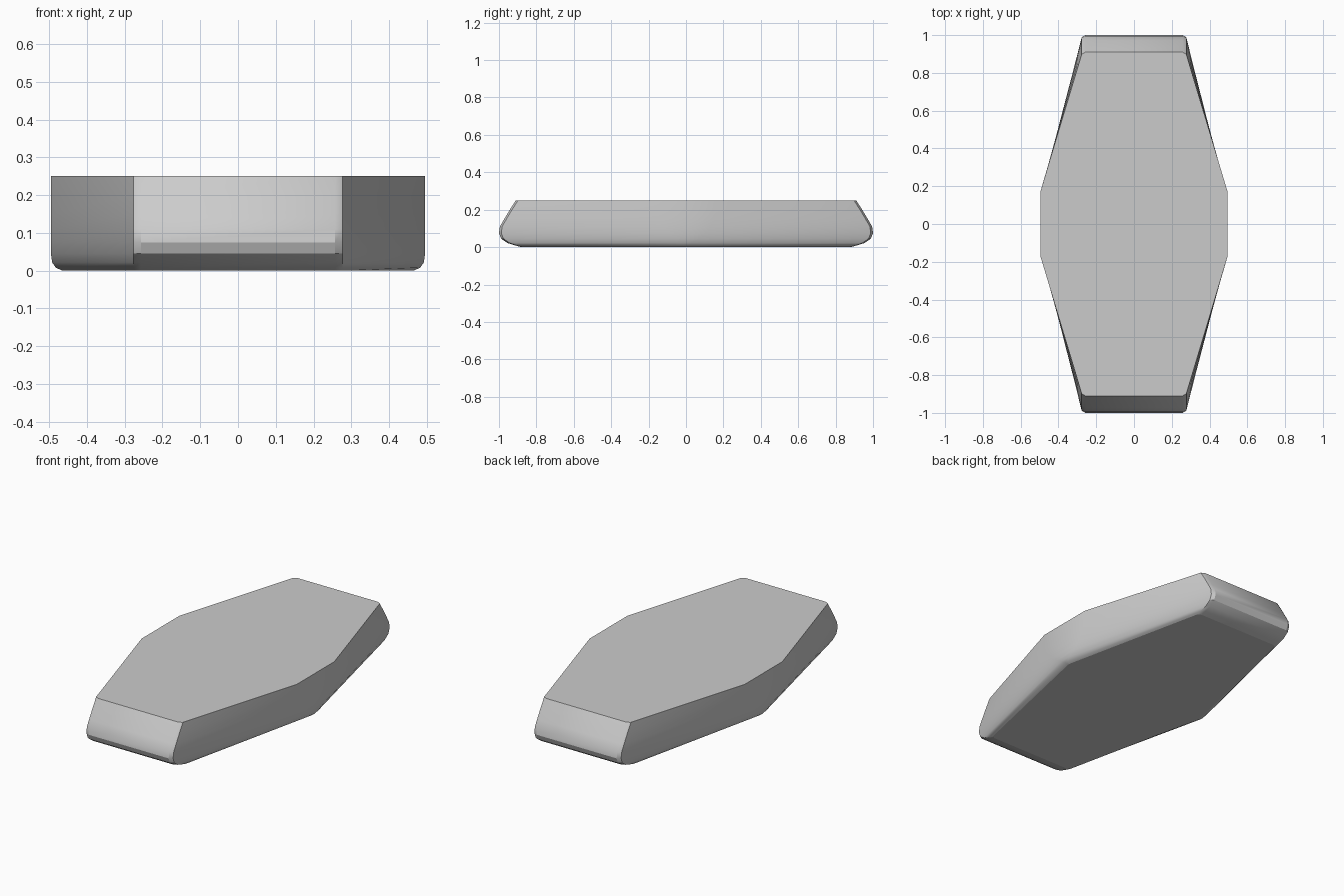
import bpy
import bmesh
import math

cube = bpy.data.objects.get("Cube")
if cube:
    bpy.data.objects.remove(cube, do_unlink=True)

# Plain grey surface
grey = bpy.data.materials.new("light_grey")
grey.use_nodes = True
color = (0.6, 0.6, 0.6, 1)
grey.diffuse_color = color
grey.node_tree.nodes["Principled BSDF"].inputs["Base Color"].default_value = color

# Layers from bottom to top: height, end reach, half length of side flat, half width
LAYERS = [
    (0.0, 0.88, 0.004, 0.465),
    (0.008, 0.91, 0.01, 0.482),
    (0.022, 0.955, 0.03, 0.492),
    (0.045, 0.988, 0.07, 0.495),
    (0.075, 1.0, 0.105, 0.495),
    (0.11, 0.995, 0.13, 0.495),
    (0.15, 0.972, 0.15, 0.495),
    (0.2, 0.942, 0.164, 0.495),
    (0.25, 0.91, 0.172, 0.495),
]
END_HALF = 0.277


def outline(reach, flat, width):
    """Long octagon with small clipped end corners, counter-clockwise."""
    quarter = [(width, flat), (END_HALF, reach - 0.012), (END_HALF - 0.02, reach)]
    half = quarter + [(-x, y) for x, y in reversed(quarter)]
    return half + [(-x, -y) for x, y in half]


# Slab body lofted through the layers
bm = bmesh.new()
rings = [[bm.verts.new((x, y, z)) for x, y in outline(reach, flat, width)]
         for z, reach, flat, width in LAYERS]
for low, high in zip(rings, rings[1:]):
    for i in range(len(low)):
        j = (i + 1) % len(low)
        bm.faces.new((low[i], low[j], high[j], high[i]))
bottom = bm.faces.new(list(reversed(rings[0])))
top = bm.faces.new(rings[-1])
bmesh.ops.recalc_face_normals(bm, faces=bm.faces)

mesh = bpy.data.meshes.new("slab_body")
bm.to_mesh(mesh)
bm.free()
mesh.materials.append(grey)
slab = bpy.data.objects.new("slab_body", mesh)
bpy.context.collection.objects.link(slab)

# Smooth rounded rim with crisp flat top and bottom
bpy.ops.object.select_all(action="DESELECT")
slab.select_set(True)
bpy.context.view_layer.objects.active = slab
bpy.ops.object.shade_smooth_by_angle(angle=math.radians(28))
caps = [p for p in mesh.polygons if abs(p.normal.z) > 0.999]
cap_edges = {tuple(sorted(k)) for p in caps for k in p.edge_keys}
for edge in mesh.edges:
    if tuple(sorted(edge.vertices)) in cap_edges:
        edge.use_edge_sharp = True
